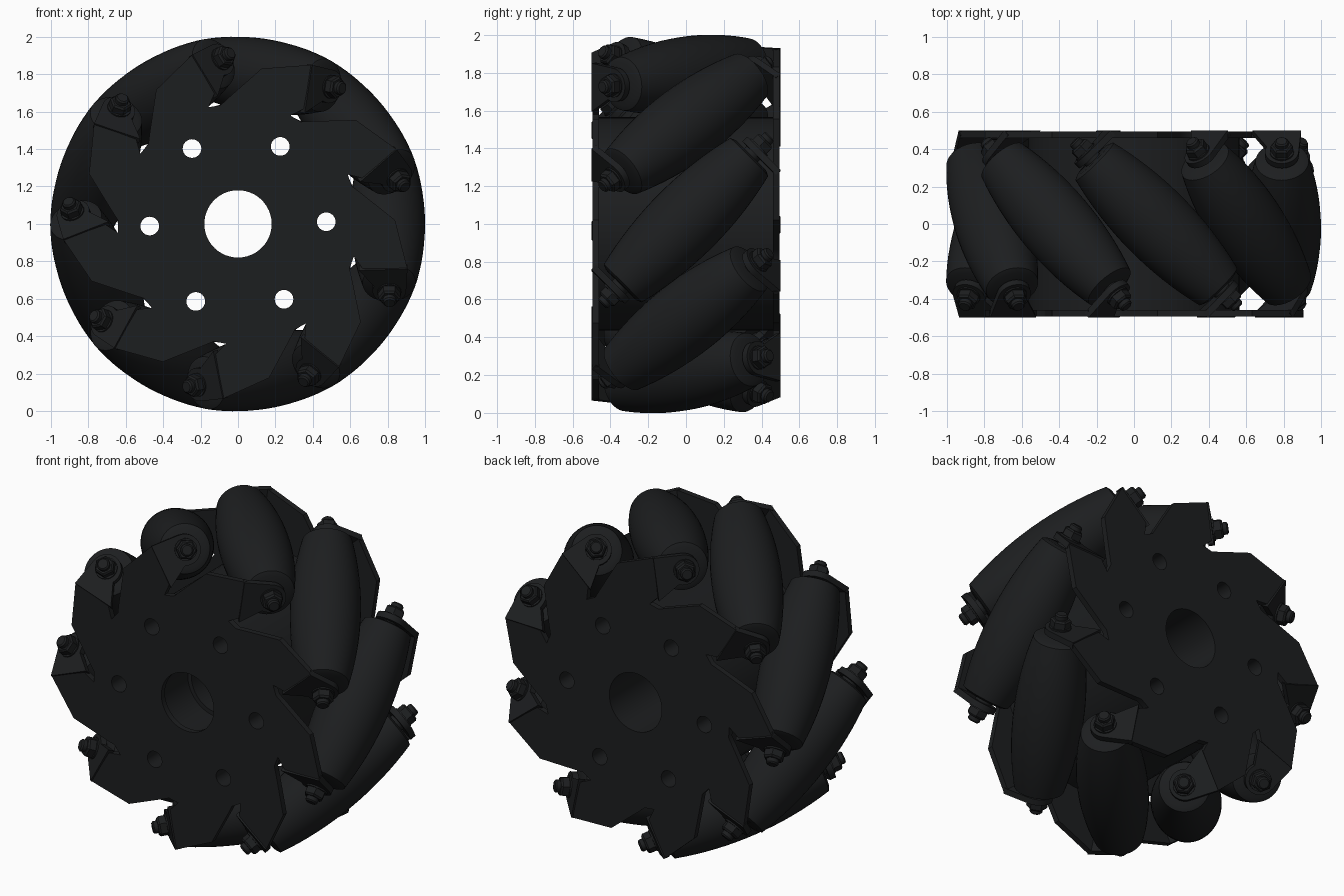
import bpy, bmesh
from math import sin, cos, pi, radians, sqrt
from mathutils import Matrix, Vector

if "Cube" in bpy.data.objects:
    bpy.data.objects.remove(bpy.data.objects["Cube"])

N = 9                       # rollers
C = 0.80                    # roller axis distance from wheel axis
STEP = 2 * pi / N
# Local wheel frame: axle along +z (towards the front), then stood upright
WHEEL = (Matrix.Translation((0, 0, 1)) @ Matrix.Rotation(pi / 2, 4, 'X')
         @ Matrix.Rotation(radians(1.4), 4, 'Z'))
FLIP = Matrix.Rotation(pi, 4, 'X')

mat = bpy.data.materials.new("black")
mat.diffuse_color = (0.012, 0.013, 0.014, 1)
mat.use_nodes = True
mat.node_tree.nodes["Principled BSDF"].inputs["Base Color"].default_value = mat.diffuse_color


def add(name, mesh, matrix, smooth=True):
    ob = bpy.data.objects.new(name, mesh)
    bpy.context.collection.objects.link(ob)
    ob.matrix_world = WHEEL @ matrix
    return ob


def finish(bm, name, smooth_angle=35):
    bmesh.ops.remove_doubles(bm, verts=bm.verts, dist=1e-5)
    bmesh.ops.recalc_face_normals(bm, faces=bm.faces)
    for f in bm.faces:
        f.smooth = True
    for e in bm.edges:
        e.smooth = len(e.link_faces) == 2 and e.calc_face_angle() < radians(smooth_angle)
    me = bpy.data.meshes.new(name)
    bm.to_mesh(me)
    bm.free()
    me.materials.append(mat)
    return me


def lathe(bm, profile, segs):
    """Spin (radius, z) points around z."""
    vs = [bm.verts.new((r, 0, z)) for r, z in profile]
    es = [bm.edges.new(p) for p in zip(vs, vs[1:])]
    bmesh.ops.spin(bm, geom=vs + es, cent=(0, 0, 0), axis=(0, 0, 1),
                   angle=2 * pi, steps=segs, use_duplicate=False)
    bmesh.ops.remove_doubles(bm, verts=bm.verts, dist=1e-5)


def circle(r, cx=0, cy=0, n=48):
    return [(cx + r * cos(2 * pi * i / n), cy + r * sin(2 * pi * i / n)) for i in range(n)]


def sheet(name, loops, z0, z1):
    """Flat sheet with holes: first loop is the outline, the rest are holes."""
    cu = bpy.data.curves.new(name, 'CURVE')
    cu.dimensions, cu.fill_mode, cu.extrude = '2D', 'BOTH', (z1 - z0) / 2
    for pts in loops:
        sp = cu.splines.new('POLY')
        sp.points.add(len(pts) - 1)
        for p, (x, y) in zip(sp.points, pts):
            p.co = (x, y, 0, 1)
        sp.use_cyclic_u = True
    tmp = bpy.data.objects.new(name, cu)
    bpy.context.collection.objects.link(tmp)
    bpy.context.view_layer.update()
    raw = bpy.data.meshes.new_from_object(tmp.evaluated_get(bpy.context.evaluated_depsgraph_get()))
    bpy.data.objects.remove(tmp)
    bm = bmesh.new()
    bm.from_mesh(raw)
    bmesh.ops.translate(bm, verts=bm.verts, vec=(0, 0, (z0 + z1) / 2))
    return finish(bm, name)


# Side plates: pinwheel outline with bolt holes and bore
tooth = [(0.602, -0.309), (0.59, -0.25), (0.615, -0.19), (0.66, -0.255),
         (0.90, -0.262), (0.84, 0.0)]
outline = []
for k in range(N):
    c, s = cos(k * STEP), sin(k * STEP)
    outline += [(x * c - y * s, x * s + y * c) for x, y in tooth]
holes = [circle(0.05, 0.472 * cos(i * pi / 3), 0.472 * sin(i * pi / 3), 24) for i in range(6)]
plate = sheet("side_plate", [outline, circle(0.18)] + holes, 0.46, 0.495)
add("front_plate", plate, Matrix())
add("back_plate", plate, FLIP)

# Hub drum between the plates, with a stepped bore
add("hub_drum", sheet("hub_drum", [circle(0.565, n=64), circle(0.205)] + holes, -0.46, 0.46), Matrix())
bm = bmesh.new()
lathe(bm, [(0.206, -0.46), (0.18, -0.46), (0.18, 0.2), (0.206, 0.2), (0.206, -0.46)], 48)
add("bore_sleeve", finish(bm, "bore_sleeve"), Matrix())

# Barrel roller: profile follows the wheel's outer cylinder at 45 degrees
bm = bmesh.new()
H = 0.485
prof = [(0, -H), (0.115, -H)]
for i in range(17):
    z = (H - 0.012) * (i / 8 - 1)
    prof.append((sqrt(1 - z * z / 2) - C, z))
prof += [(0.115, H), (0, H)]
lathe(bm, prof, 40)
roller = finish(bm, "roller", 40)

# Bolt end: spacer, washer, hex nut and thread tip
bm = bmesh.new()
lathe(bm, [(0, 0.47), (0.05, 0.47), (0.05, 0.535), (0.064, 0.535), (0.064, 0.55), (0, 0.55)], 24)
lathe(bm, [(0, 0.548), (0.06, 0.548), (0.06, 0.588), (0.05, 0.598), (0, 0.598)], 6)
lathe(bm, [(0, 0.59), (0.036, 0.59), (0.036, 0.62), (0.028, 0.628), (0, 0.628)], 20)
bolt = finish(bm, "bolt_end")

# Bent tab: folds off the plate, square to the roller axis
d = Vector((0, -1, 1)).normalized()
q = Vector((0, -1, -1)).normalized()
fold = Vector((0, -0.26, 0.48))
pts = [(0.90, -0.012), (0.64, -0.012)]
for i in range(15):
    a = radians(205 - 205 * i / 14)
    pts.append((C + 0.09 * cos(a), 0.15 + 0.09 * sin(a)))
bm = bmesh.new()
f = bm.faces.new([bm.verts.new(fold + Vector((x, 0, 0)) + q * w - d * 0.018) for x, w in pts])
ext = bmesh.ops.extrude_face_region(bm, geom=[f])
bmesh.ops.translate(bm, vec=d * 0.036, verts=[v for v in ext['geom'] if isinstance(v, bmesh.types.BMVert)])
tab = finish(bm, "bent_tab")

# Place rollers, tabs and bolts around the wheel
tilt = Matrix.Translation((C, 0, 0)) @ Matrix.Rotation(pi / 4, 4, 'X')
for k in range(N):
    turn = Matrix.Rotation(k * STEP, 4, 'Z')
    add(f"roller_{k}", roller, turn @ tilt)
    for side, m in (("front", Matrix()), ("back", FLIP)):
        add(f"{side}_tab_{k}", tab, turn @ m)
        add(f"{side}_bolt_{k}", bolt, turn @ m @ tilt)
